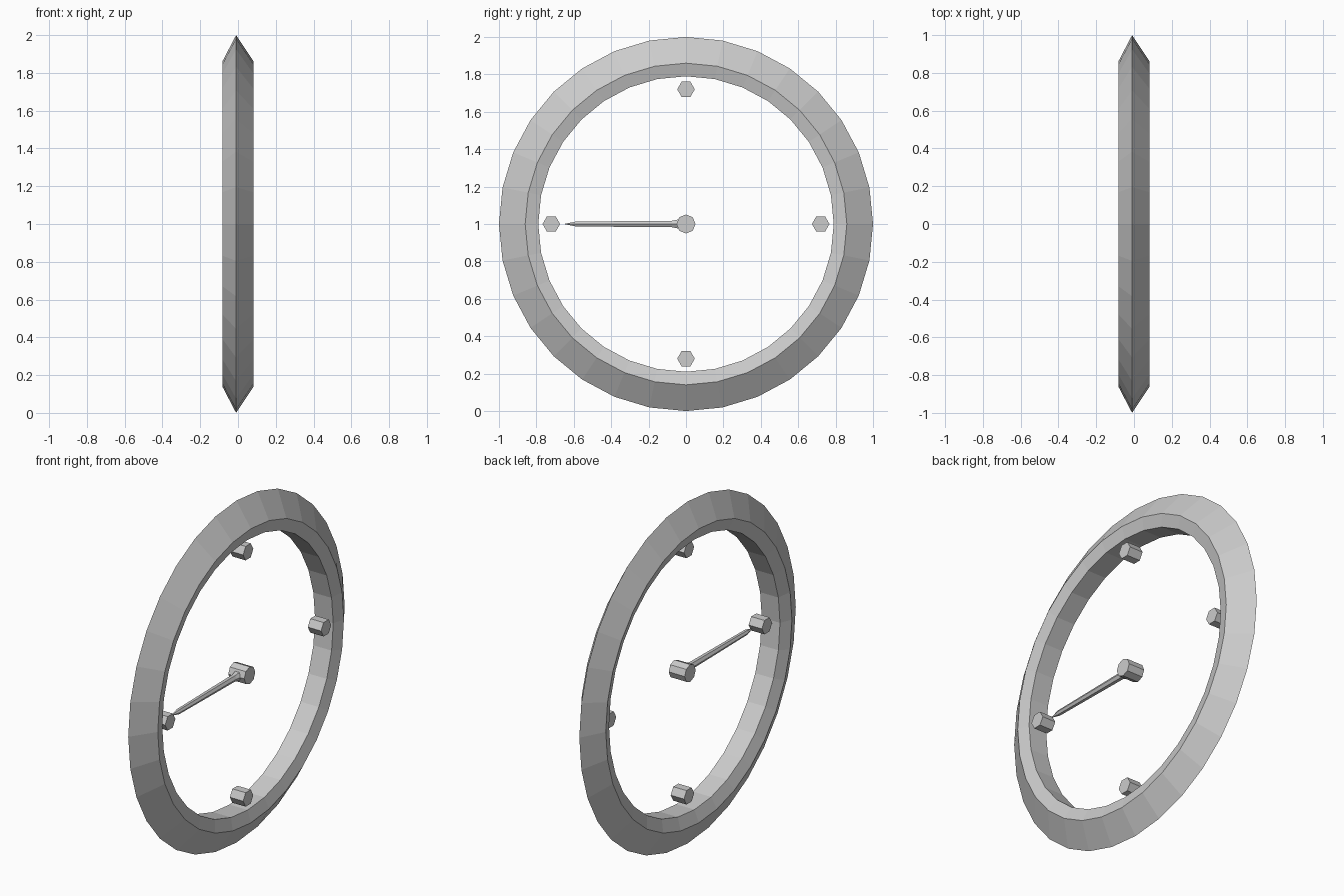
import bpy, bmesh
from math import sin, cos, pi

if "Cube" in bpy.data.objects:
    bpy.data.objects.remove(bpy.data.objects["Cube"])


def lathe(name, profile, steps, place, closed=False):
    """Sweep (radius, along) points round an axis; place() maps to world space."""
    bm = bmesh.new()
    rings = []
    for r, h in profile:
        rings.append([bm.verts.new(place(r * cos(2 * pi * i / steps),
                                         r * sin(2 * pi * i / steps), h))
                      for i in range(steps)])
    pairs = list(zip(rings, rings[1:]))
    if closed:
        pairs.append((rings[-1], rings[0]))
    else:
        bm.faces.new(rings[0])
        bm.faces.new(rings[-1])
    for a, b in pairs:
        for i in range(steps):
            j = (i + 1) % steps
            bm.faces.new((a[i], a[j], b[j], b[i]))
    bmesh.ops.recalc_face_normals(bm, faces=bm.faces)
    mesh = bpy.data.meshes.new(name)
    bm.to_mesh(mesh)
    bm.free()
    obj = bpy.data.objects.new(name, mesh)
    bpy.context.collection.objects.link(obj)
    return obj


def across(y, z):
    """Axis along x, centred at (y, z)."""
    return lambda a, b, h: (h, y + a, z + b)


# Bevelled outer rim
rim = [(1.0, -0.01), (0.86, 0.083), (0.79, 0.063), (0.79, -0.055), (0.86, -0.083)]
lathe("rim", rim, 32, across(0, 1), closed=True)

# Four hour pegs
for i in range(4):
    a = i * pi / 2
    lathe(f"hour_peg_{i + 1}", [(0.047, -0.02), (0.047, 0.066)], 6,
          across(0.72 * cos(a), 1 + 0.72 * sin(a)))

# Centre hub
lathe("hub", [(0.051, -0.027), (0.051, 0.076)], 8, across(0, 1))

# Tapered hand pointing to -y
hand = [(0.028, 0.0), (0.027, 0.045), (0.020, 0.075), (0.015, 0.59), (0.001, 0.65)]
lathe("hand", hand, 6, lambda a, b, h: (0.025 + a, -h, 1 + b))
